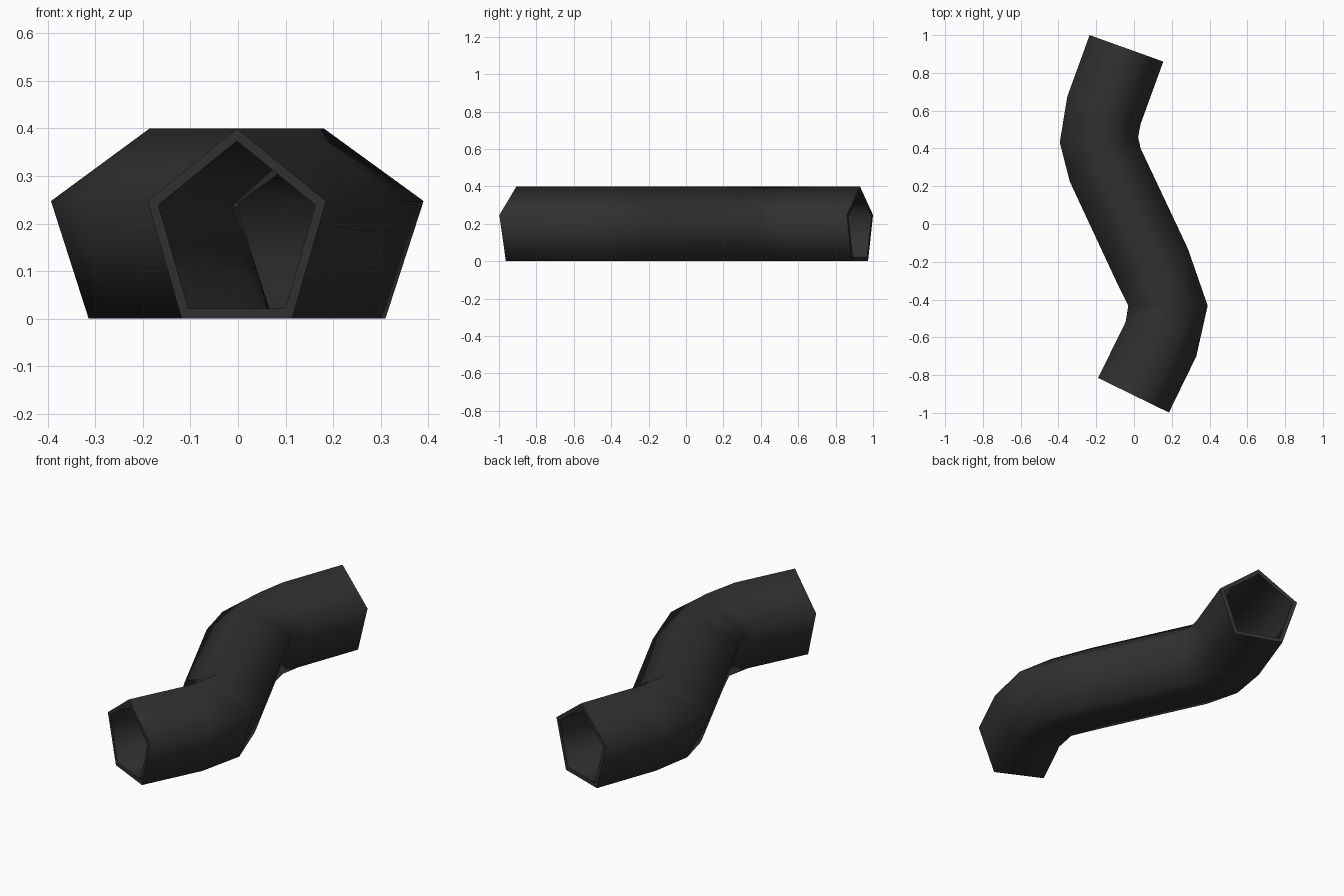
import bpy, bmesh, math
from mathutils import Vector

if "Cube" in bpy.data.objects:
    bpy.data.objects.remove(bpy.data.objects["Cube"])

# Left and right side corners of each pentagonal ring, seen from above
RINGS = [((-0.19, -0.815), (0.185, -0.998)), ((-0.045, -0.52), (0.33, -0.70)),
         ((-0.03, -0.432), (0.39, -0.432)), ((-0.09, -0.312), (0.285, -0.13)),
         ((-0.34, 0.225), (0.035, 0.40)), ((-0.393, 0.432), (0.022, 0.46)),
         ((-0.353, 0.675), (0.035, 0.53)), ((-0.235, 1.0), (0.155, 0.86))]
R = 0.4 / (1 + math.cos(math.pi / 5))      # pentagon circumradius
CZ = R * math.cos(math.pi / 5)             # pentagon centre height
HALF = R * math.sin(math.radians(72))      # half width at side corners

bm = bmesh.new()


def ring(left, right, s):
    a, b = Vector((*left, 0)), Vector((*right, 0))
    mid, half = (a + b) / 2, (b - a) / 2
    out = []
    for i in range(5):
        t = math.radians(72 * i)
        p = mid + half * (s * R * math.sin(t) / HALF)
        out.append(bm.verts.new((p.x, p.y, CZ + s * R * math.cos(t))))
    return out


def bridge(a, b):
    for i in range(5):
        j = (i + 1) % 5
        bm.faces.new((a[i], a[j], b[j], b[i]))


# Outer wall, inner wall and the two end rims
outer = [ring(l, r, 1.0) for l, r in RINGS]
inner = [ring(l, r, 0.88) for l, r in RINGS]
for k in range(len(RINGS) - 1):
    bridge(outer[k], outer[k + 1])
    bridge(inner[k + 1], inner[k])
bridge(inner[0], outer[0])
bridge(outer[-1], inner[-1])
bmesh.ops.recalc_face_normals(bm, faces=bm.faces)

mesh = bpy.data.meshes.new("bent_pipe")
bm.to_mesh(mesh)
bm.free()
mat = bpy.data.materials.new("dark charcoal")
mat.diffuse_color = (0.03, 0.03, 0.03, 1)
mat.use_nodes = True
mat.node_tree.nodes["Principled BSDF"].inputs["Base Color"].default_value = mat.diffuse_color
mesh.materials.append(mat)
pipe = bpy.data.objects.new("bent_pipe", mesh)
bpy.context.collection.objects.link(pipe)

# Soft shading around the pipe, crisp rims
bpy.context.view_layer.objects.active = pipe
pipe.select_set(True)
bpy.ops.object.shade_smooth_by_angle(angle=math.radians(80))
